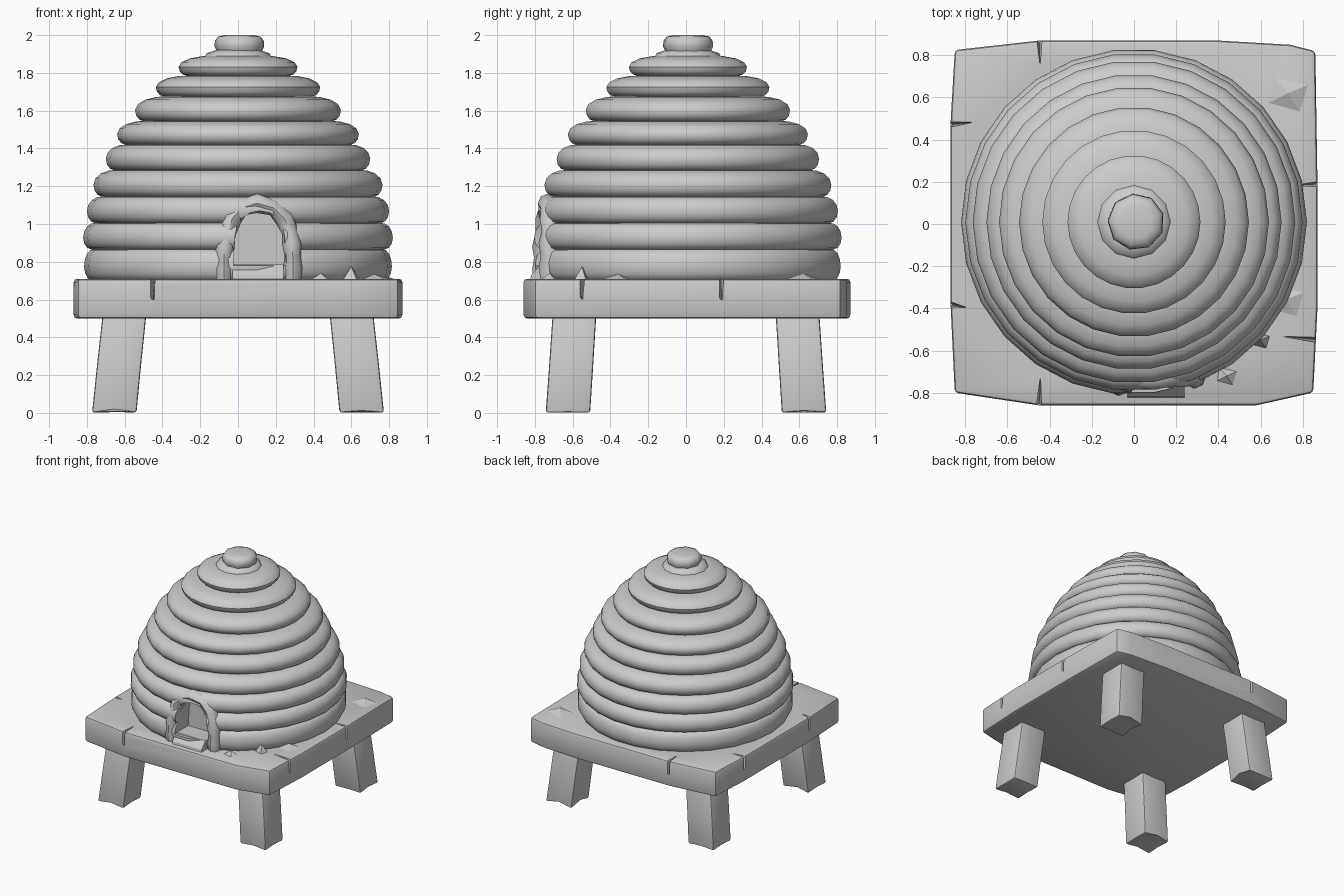
import bpy, bmesh, math, random
from mathutils import Vector

random.seed(4)
if "Cube" in bpy.data.objects:
    bpy.data.objects.remove(bpy.data.objects["Cube"])

grey = bpy.data.materials.new("pale_grey")
grey.use_nodes = True
grey.diffuse_color = (0.6, 0.6, 0.6, 1)
grey.node_tree.nodes["Principled BSDF"].inputs["Base Color"].default_value = (0.6, 0.6, 0.6, 1)


def make(name, bm):
    bmesh.ops.recalc_face_normals(bm, faces=bm.faces)
    mesh = bpy.data.meshes.new(name)
    bm.to_mesh(mesh)
    bm.free()
    obj = bpy.data.objects.new(name, mesh)
    bpy.context.collection.objects.link(obj)
    mesh.materials.append(grey)
    return obj


def activate(obj):
    bpy.ops.object.select_all(action='DESELECT')
    obj.select_set(True)
    bpy.context.view_layer.objects.active = obj


def smooth(obj, angle=40):
    activate(obj)
    bpy.ops.object.shade_smooth_by_angle(angle=math.radians(angle))


def bevel(obj, width, segments=2):
    activate(obj)
    mod = obj.modifiers.new("bevel", 'BEVEL')
    mod.width, mod.segments = width, segments
    bpy.ops.object.modifier_apply(modifier=mod.name)


def cut(obj, cutter):
    activate(obj)
    mod = obj.modifiers.new("cut", 'BOOLEAN')
    mod.object, mod.operation, mod.solver = cutter, 'DIFFERENCE', 'EXACT'
    bpy.ops.object.modifier_apply(modifier=mod.name)
    bpy.data.objects.remove(cutter)


def loft(bm, loops):
    """Skin a list of equal loops and cap both ends."""
    rows = [[bm.verts.new(p) for p in loop] for loop in loops]
    n = len(rows[0])
    for a, b in zip(rows, rows[1:]):
        for i in range(n):
            bm.faces.new((a[i], a[(i + 1) % n], b[(i + 1) % n], b[i]))
    bm.faces.new(rows[0])
    bm.faces.new(rows[-1])


def lathe(name, profile, sides, cx=0.0, cy=0.01, turn=0.0):
    bm = bmesh.new()
    loft(bm, [[(cx + r * math.cos(turn + math.tau * i / sides),
                cy + r * math.sin(turn + math.tau * i / sides), z)
               for i in range(sides)] for r, z in profile])
    return make(name, bm)


# Coiled straw dome
radii = [0.815, 0.82, 0.80, 0.765, 0.70, 0.64, 0.545, 0.435, 0.315]
levels = [0.70, 0.865, 1.005, 1.145, 1.285, 1.42, 1.545, 1.675, 1.785, 1.89]
profile = []
for k, r in enumerate(radii):
    z0, z1 = levels[k], levels[k + 1]
    mid = z0 + 0.45 * (z1 - z0)
    inner = (radii[k + 1] if k < len(radii) - 1 else 0.19) - 0.04
    inner = min(inner, r - 0.045)
    for t in (0, 30, 60, 90):
        a = math.radians(t)
        profile.append((r - 0.045 + 0.045 * math.sin(a), mid - (mid - z0) * math.cos(a)))
    for t in (25, 50, 75, 90):
        a = math.radians(t)
        profile.append((inner + (r - inner) * math.cos(a), mid + (z1 - mid) * math.sin(a)))
dome = lathe("straw_dome", profile, 26)

# Arched doorway recess
DOOR_X, DOOR_Z, DOOR_R = 0.115, 0.94, 0.13
outline = [(DOOR_X - DOOR_R - 0.01, 0.78)]
outline += [(DOOR_X - DOOR_R * math.cos(math.pi * i / 8), DOOR_Z + DOOR_R * math.sin(math.pi * i / 8))
            for i in range(9)]
outline += [(DOOR_X + DOOR_R + 0.01, 0.78)]
bm = bmesh.new()
loft(bm, [[(x, y, z) for x, z in outline] for y in (-1.0, -0.62)])
cut(dome, make("door_cutter", bm))
smooth(dome)

# Lumpy arch of straw around the doorway
path = [(-0.075, 0.70), (-0.075, 0.76), (-0.075, 0.82), (-0.07, 0.88), (-0.055, 0.95),
        (-0.03, 1.03), (0.02, 1.085), (0.10, 1.11), (0.19, 1.085), (0.245, 1.03),
        (0.275, 0.96), (0.285, 0.90), (0.29, 0.83), (0.29, 0.77), (0.29, 0.70)]
loops = []
for i, (x, z) in enumerate(path):
    a, b = path[max(i - 1, 0)], path[min(i + 1, len(path) - 1)]
    along = Vector((b[0] - a[0], 0, b[1] - a[1])).normalized()
    side = along.cross(Vector((0, 1, 0)))
    r = 0.052 if i % 2 else 0.043
    y = -0.755 + max(0, z - 0.9) * 0.14 + max(0, x - 0.15) * 0.25
    loops.append([Vector((x, y, z)) + side * r * math.cos(math.tau * j / 8)
                  + Vector((0, r * 1.15 * math.sin(math.tau * j / 8), 0)) for j in range(8)])
bm = bmesh.new()
loft(bm, loops)
smooth(make("door_arch", bm), 50)

# Sloping door sill
bm = bmesh.new()
loft(bm, [[(x, -0.60, 0.70), (x, -0.825, 0.70), (x, -0.82, 0.73), (x, -0.77, 0.785), (x, -0.60, 0.785)]
          for x in (-0.03, 0.24)])
make("door_sill", bm)

# Collar and knob on the crown
smooth(lathe("crown_collar", [(0.15, 1.86), (0.175, 1.885), (0.165, 1.905), (0.12, 1.92)], 12), 50)
smooth(lathe("crown_knob", [(0.105, 1.88), (0.12, 1.91), (0.135, 1.94), (0.132, 1.97),
                            (0.115, 1.992), (0.08, 2.0)], 9, 0.01, 0.01, 0.3), 50)

# Thick wooden slab with worn corners
edge = [(-0.85, -0.80), (-0.45, -0.86), (0.58, -0.86), (0.85, -0.80), (0.87, -0.40), (0.87, 0.2),
        (0.86, 0.82), (0.74, 0.85), (0.40, 0.87), (-0.45, 0.87), (-0.85, 0.825), (-0.87, 0.48), (-0.87, -0.38)]
bm = bmesh.new()
loft(bm, [[(x, y, z) for x, y in edge] for z in (0.50, 0.71)])
slab = make("table_slab", bm)
bevel(slab, 0.018)

# Cracks: thin wedges taken out of the slab rim (point, inward direction, length)
cracks = [(-0.45, -0.87, 0.05, 1, 0.16), (-0.45, 0.88, 0.03, -1, 0.14), (-0.88, 0.47, 1, 0.1, 0.13),
          (-0.88, -0.38, 1, -0.2, 0.1), (0.88, 0.19, -1, -0.05, 0.13), (0.88, -0.55, -1, 0.1, 0.2)]
bm = bmesh.new()
for x, y, dx, dy, length in cracks:
    p, d = Vector((x, y, 0)), Vector((dx, dy, 0)).normalized()
    s = Vector((-d.y, d.x, 0)) * 0.014
    loft(bm, [[p - s + Vector((0, 0, z)), p + s + Vector((0, 0, z)), p + d * reach + Vector((0, 0, z))]
              for z, reach in ((0.60, 0.02), (0.73, length))])
cut(slab, make("crack_cutter", bm))
smooth(slab, 30)

# Raised splinters on the slab
bm = bmesh.new()
for x, y, half, top in ((0.60, -0.55, 0.05, 0.775), (0.72, -0.36, 0.11, 0.735),
                        (0.44, -0.72, 0.06, 0.74), (0.73, 0.62, 0.12, 0.74)):
    tip = Vector((x, y, top))
    base = [bm.verts.new((x + half * math.cos(a), y + half * math.sin(a), 0.705))
            for a in (0.4, 2.3, 3.6, 5.3)]
    peak = bm.verts.new(tip)
    for i in range(4):
        bm.faces.new((base[i], base[(i + 1) % 4], peak))
    bm.faces.new(base)
make("slab_splinters", bm)

# Four splayed legs with a notched foot
for sx, side in ((1, "left"), (-1, "right")):
    for sy, end in ((-1, "front"), (1, "back")):
        bm = bmesh.new()
        square = [(-1, -1), (0.1, -0.97), (1, -1), (0.97, 0), (1, 1), (0, 0.97), (-1, 1), (-0.97, -0.1)]
        loops = []
        for z, cx, cy, r in ((0.0, 0.655, 0.625, 0.118), (0.25, 0.63, 0.608, 0.117), (0.53, 0.60, 0.59, 0.116)):
            loops.append([(sx * (cx + r * u), sy * (cy + r * v),
                           z + (random.uniform(0, 0.022) if z == 0 and i % 2 else 0))
                          for i, (u, v) in enumerate(square)])
        loft(bm, loops)
        leg = make(f"{end}_{side}_leg", bm)
        bevel(leg, 0.014)
        smooth(leg, 35)
